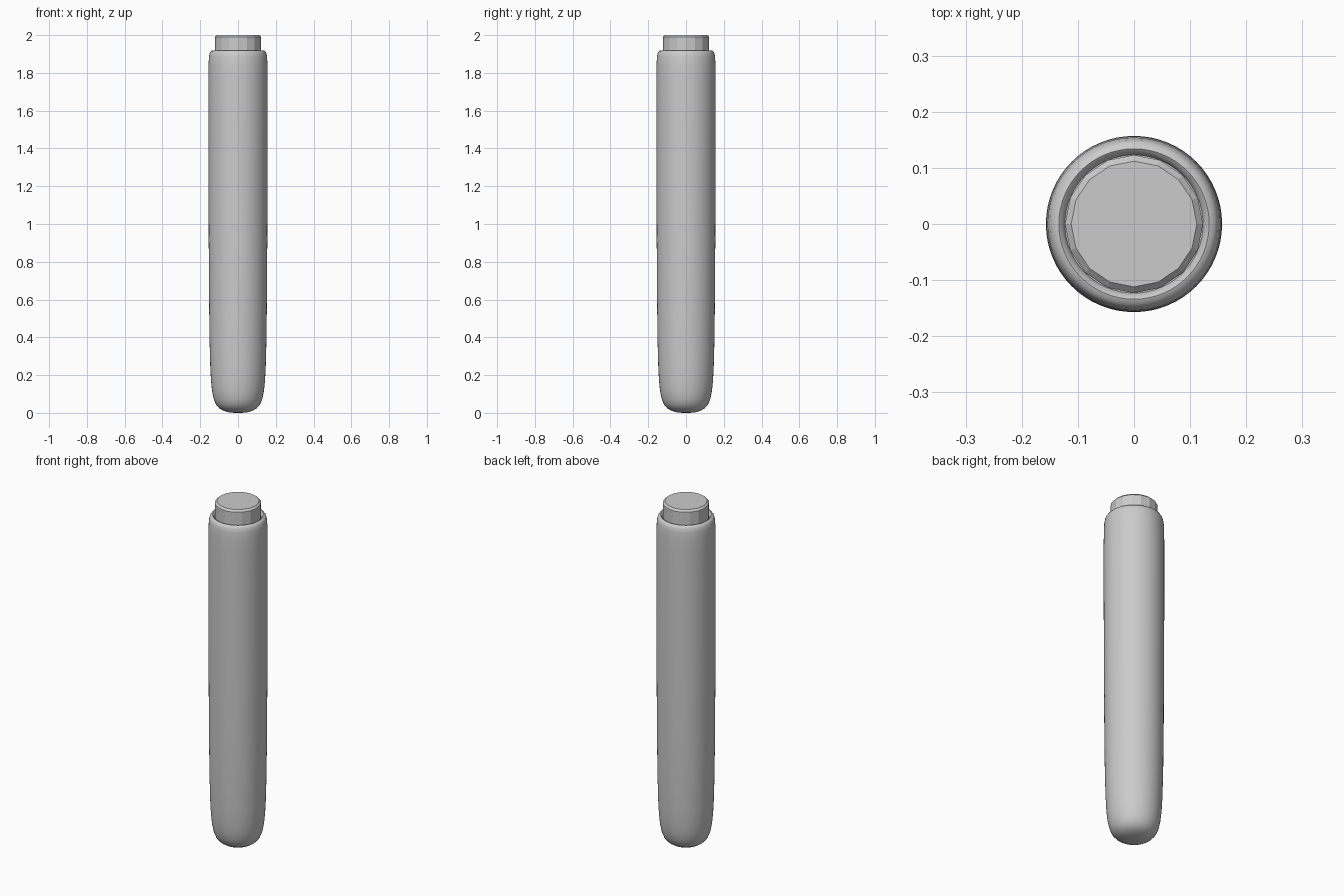
import bpy, bmesh, math

if "Cube" in bpy.data.objects:
    bpy.data.objects.remove(bpy.data.objects["Cube"])


def lathe(name, profile, sides, smooth_angle=None):
    """Revolve (radius, z) points about z; the ends are closed by caps."""
    bm = bmesh.new()
    rings = []
    for r, z in profile:
        rings.append([bm.verts.new((r * math.cos(2 * math.pi * i / sides),
                                    r * math.sin(2 * math.pi * i / sides), z))
                      for i in range(sides)])
    for a, b in zip(rings, rings[1:]):
        for i in range(sides):
            j = (i + 1) % sides
            bm.faces.new((a[i], a[j], b[j], b[i]))
    bm.faces.new(rings[0][::-1])
    bm.faces.new(rings[-1])
    mesh = bpy.data.meshes.new(name)
    bm.to_mesh(mesh)
    bm.free()
    obj = bpy.data.objects.new(name, mesh)
    bpy.context.collection.objects.link(obj)
    if smooth_angle:
        bpy.ops.object.select_all(action='DESELECT')
        obj.select_set(True)
        bpy.context.view_layer.objects.active = obj
        bpy.ops.object.shade_smooth_by_angle(angle=math.radians(smooth_angle))
    return obj


# Long rounded barrel, slightly tapered to the base, with a soft top rim
lathe("barrel", [
    (0.02, 0.0), (0.05, 0.003), (0.08, 0.012), (0.1, 0.025), (0.117, 0.045),
    (0.129, 0.075), (0.137, 0.115), (0.143, 0.17), (0.147, 0.25),
    (0.151, 0.4), (0.154, 0.7), (0.156, 1.1), (0.157, 1.5), (0.157, 1.75),
    (0.156, 1.84), (0.154, 1.885), (0.15, 1.905), (0.143, 1.916),
    (0.134, 1.919), (0.127, 1.914), (0.123, 1.9)], 64, 50)

# Flat-sided end plug with a chamfered edge
lathe("end_plug", [(0.123, 1.88), (0.123, 1.989), (0.112, 2.0)], 16)
